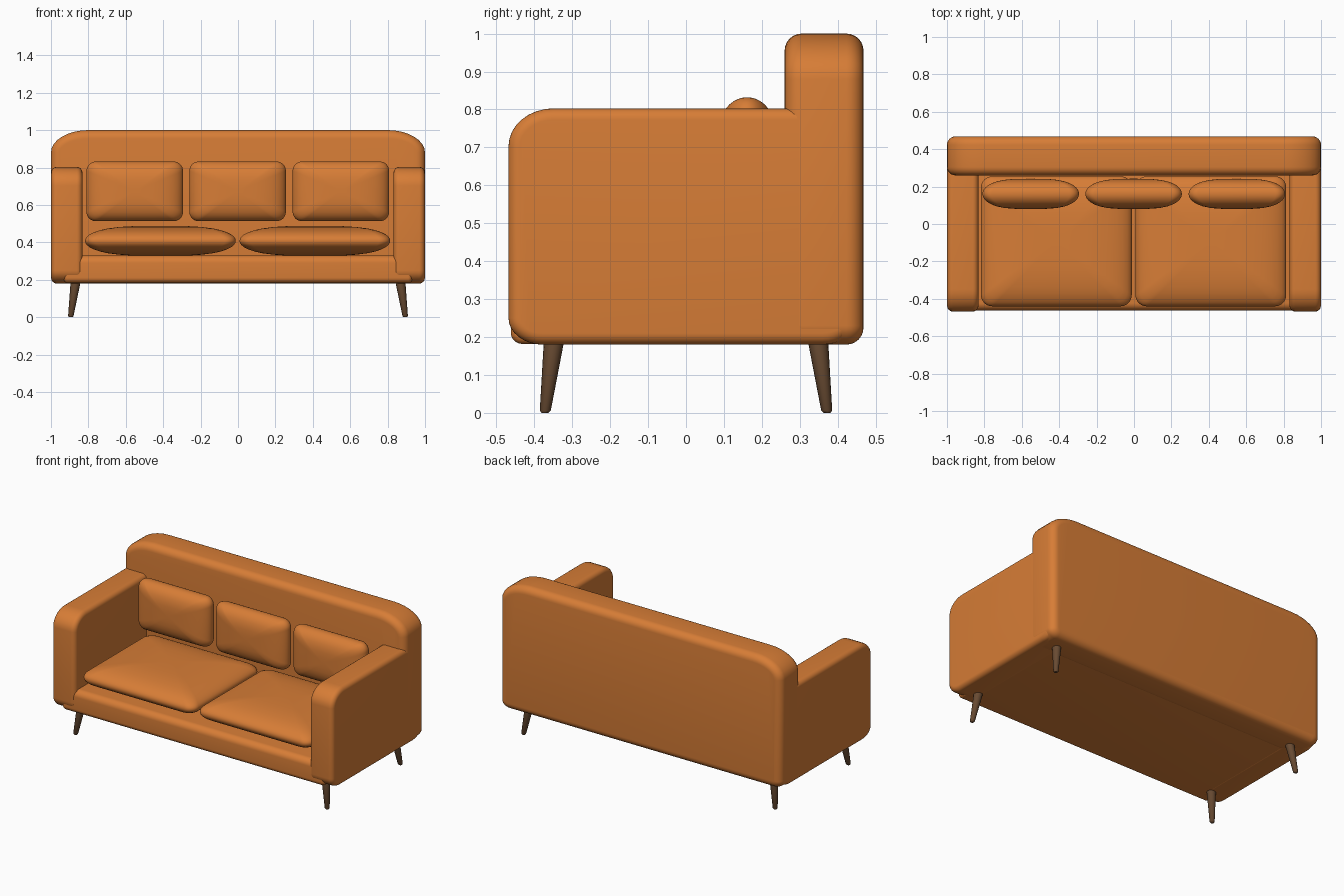
import bpy, bmesh, math
from mathutils import Vector

if "Cube" in bpy.data.objects:
    bpy.data.objects.remove(bpy.data.objects["Cube"])


def material(name, rgb):
    m = bpy.data.materials.new(name)
    m.diffuse_color = (*rgb, 1)
    m.use_nodes = True
    m.node_tree.nodes["Principled BSDF"].inputs["Base Color"].default_value = m.diffuse_color
    return m


ORANGE = material("orange fabric", (0.68, 0.205, 0.037))
BROWN = material("brown wood", (0.14, 0.07, 0.032))

# How outline coordinates (u, v) and depth d map to space
PLANES = {
    "xz": lambda u, v, d: Vector((u, d, v)),
    "yz": lambda u, v, d: Vector((d, u, v)),
    "xy": lambda u, v, d: Vector((u, v, d)),
}


def outline(hu, hv, top, bottom, n=8):
    """Rounded rectangle with elliptical corner radii for top and bottom."""
    pts = []
    for q, (su, sv) in enumerate([(1, 1), (-1, 1), (-1, -1), (1, -1)]):
        ru, rv = top if sv > 0 else bottom
        for i in range(n + 1):
            a = (q + i / n) * math.pi / 2
            pts.append((su * (hu - ru) + ru * math.cos(a),
                        sv * (hv - rv) + rv * math.sin(a)))
    return pts


def loft(name, rings, mat, angle=50):
    """Skin a list of equal-length point rings and cap both ends."""
    bm = bmesh.new()
    loops = [[bm.verts.new(p) for p in ring] for ring in rings]
    for a, b in zip(loops, loops[1:]):
        for i in range(len(a)):
            j = (i + 1) % len(a)
            bm.faces.new((a[i], a[j], b[j], b[i]))
    bm.faces.new(loops[0])
    bm.faces.new(loops[-1])
    bmesh.ops.recalc_face_normals(bm, faces=bm.faces)
    mesh = bpy.data.meshes.new(name)
    bm.to_mesh(mesh)
    bm.free()
    mesh.materials.append(mat)
    ob = bpy.data.objects.new(name, mesh)
    bpy.context.collection.objects.link(ob)
    bpy.ops.object.select_all(action="DESELECT")
    ob.select_set(True)
    bpy.context.view_layer.objects.active = ob
    bpy.ops.object.shade_smooth_by_angle(angle=math.radians(angle))
    return ob


def slab(name, plane, u, v, d, top, bottom, rim):
    """Upholstered block: rounded outline with a rounded rim on both sides."""
    place = PLANES[plane]
    cu, cv, hu, hv = sum(u) / 2, sum(v) / 2, (u[1] - u[0]) / 2, (v[1] - v[0]) / 2
    steps = [i / 6 * math.pi / 2 for i in range(7)]
    sections = [(rim * (1 - math.sin(a)), d[0] + rim * (1 - math.cos(a))) for a in steps]
    sections += [(rim * (1 - math.sin(a)), d[1] - rim * (1 - math.cos(a))) for a in reversed(steps)]
    rings = []
    for inset, depth in sections:
        radii = [[max(r - inset, 0.008) for r in c] for c in (top, bottom)]
        rings.append([place(cu + p, cv + q, depth)
                      for p, q in outline(hu - inset, hv - inset, *radii)])
    return loft(name, rings, ORANGE)


def cushion(name, plane, u, v, d, radius):
    """Puffed pillow: outline scaled towards a domed centre on both sides."""
    place = PLANES[plane]
    cu, cv, cd = sum(u) / 2, sum(v) / 2, sum(d) / 2
    base = outline((u[1] - u[0]) / 2, (v[1] - v[0]) / 2, (radius, radius), (radius, radius))
    scales = [0.04, 0.2, 0.4, 0.55, 0.7, 0.8, 0.88, 0.94, 0.975, 0.993]
    half = (d[1] - d[0]) / 2
    levels = [(s, -1) for s in scales] + [(1, 0)] + [(s, 1) for s in reversed(scales)]
    rings = [[place(cu + p * s, cv + q * s, cd + side * half * (1 - s ** 3.2) ** 0.5)
              for p, q in base] for s, side in levels]
    return loft(name, rings, ORANGE)


# Backrest and seat base
slab("backrest", "xz", (-1, 1), (0.18, 1.0), (0.26, 0.468), (0.2, 0.12), (0.06, 0.05), 0.045)
slab("seat_base", "yz", (-0.462, 0.4), (0.182, 0.33), (-0.93, 0.93), (0.04, 0.04), (0.03, 0.03), 0.02)

# Arms
for side, label in ((-1, "left"), (1, "right")):
    d = sorted((side * 0.832, side * 0.999))
    slab(label + "_arm", "yz", (-0.468, 0.45), (0.18, 0.803), d, (0.12, 0.1), (0.09, 0.07), 0.03)

# Two seat cushions and three back pillows
for i, u in enumerate([(-0.818, -0.012), (0.008, 0.814)]):
    cushion(f"seat_cushion_{i + 1}", "xy", u, (-0.44, 0.255), (0.328, 0.488), 0.06)
for i, cx in enumerate((-0.552, -0.002, 0.55)):
    cushion(f"back_pillow_{i + 1}", "xz", (cx - 0.258, cx + 0.258), (0.513, 0.832), (0.08, 0.242), 0.05)

# Splayed tapered legs
for sx, sxn in ((-1, "left"), (1, "right")):
    for sy, syn in ((-1, "front"), (1, "back")):
        rings = []
        for z, r in ((0.002, 0.009), (0.008, 0.0145), (0.21, 0.028)):
            t = z / 0.2
            cx, cy = sx * (0.895 - 0.028 * t), sy * (0.372 - 0.025 * t)
            rings.append([(cx + r * math.cos(k * math.pi / 8), cy + r * math.sin(k * math.pi / 8), z - 0.002)
                          for k in range(16)])
        loft(f"{syn}_{sxn}_leg", rings, BROWN)
